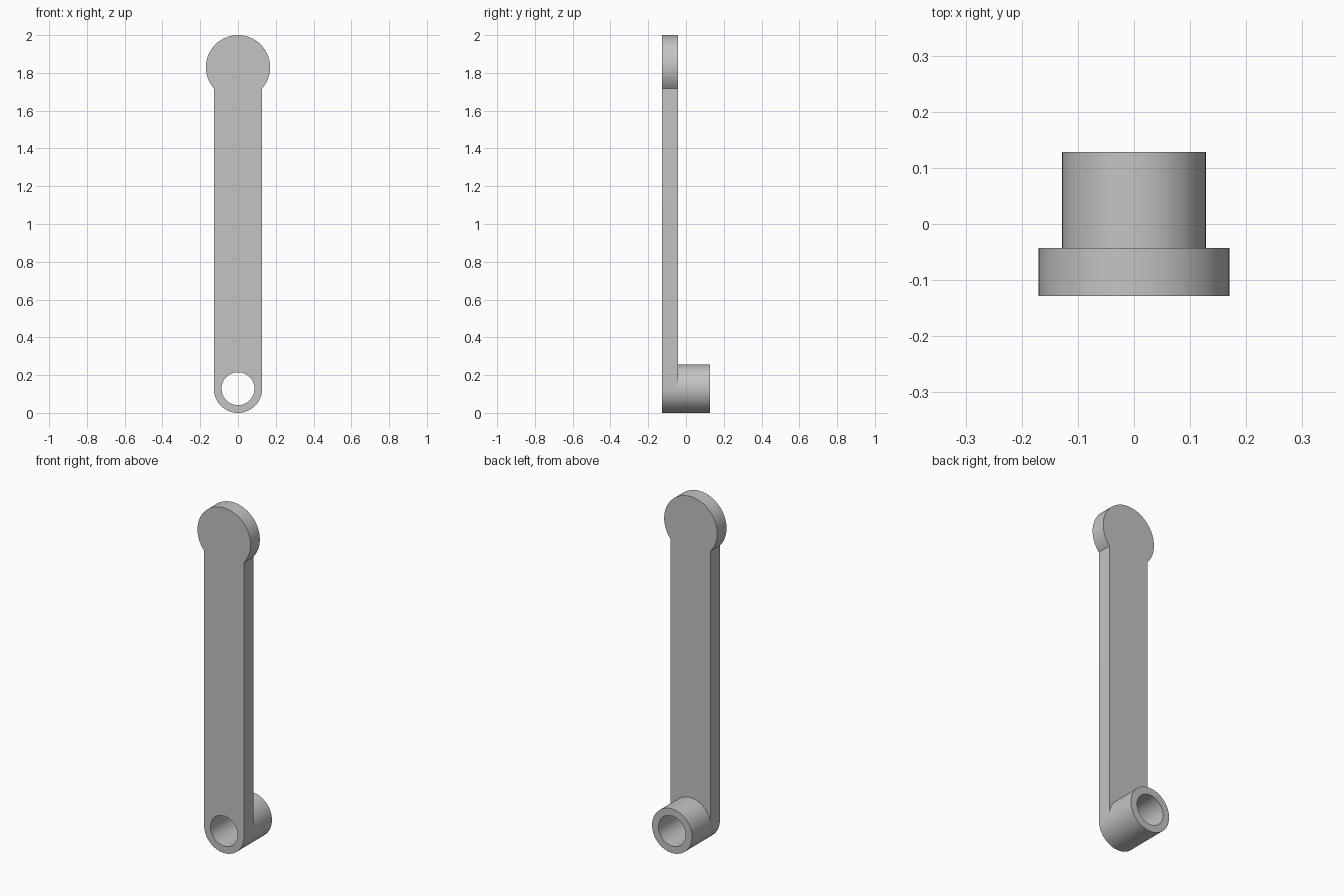
import bpy, bmesh
from math import sin, cos, pi, acos

cube = bpy.data.objects.get("Cube")
if cube:
    bpy.data.objects.remove(cube)

ARM_R, BORE_R, HEAD_R = 0.128, 0.087, 0.17
EYE_Z, HEAD_Z = 0.128, 1.83
FRONT, BACK, TUBE_END = -0.128, -0.043, 0.128
SEG = 64


def arc(radius, z, start, end, count):
    """Points (x, z) along an arc, both ends included."""
    steps = [start + (end - start) * i / count for i in range(count + 1)]
    return [(radius * cos(a), z + radius * sin(a)) for a in steps]


bm = bmesh.new()


def face(points, y):
    return bm.faces.new([bm.verts.new((x, y, z)) for x, z in points])


def wall(points, y0, y1):
    """Strip of quads sweeping a path from y0 to y1."""
    for (xa, za), (xb, zb) in zip(points, points[1:]):
        bm.faces.new([bm.verts.new(p) for p in
                      ((xa, y0, za), (xb, y0, zb), (xb, y1, zb), (xa, y1, za))])


# Paths: rounded head with straight arm, and the eye's half circles
neck = acos(ARM_R / HEAD_R)
body = [(ARM_R, EYE_Z)] + arc(HEAD_R, HEAD_Z, -neck, pi + neck, SEG) + [(-ARM_R, EYE_Z)]
eye_top = arc(ARM_R, EYE_Z, 0, pi, SEG // 2)
eye_low = arc(ARM_R, EYE_Z, pi, 2 * pi, SEG // 2)
bore_top = arc(BORE_R, EYE_Z, 0, pi, SEG // 2)
bore_low = arc(BORE_R, EYE_Z, pi, 2 * pi, SEG // 2)

# Flat arm faces
face(body + bore_top[::-1], FRONT)
face(eye_low + bore_low[::-1], FRONT)
face(body + eye_top[-2:0:-1], BACK)

# Arm rim, tube, bore and the tube's end ring
wall(body, FRONT, BACK)
wall(eye_low, FRONT, BACK)
wall(eye_top + eye_low[1:], BACK, TUBE_END)
wall(bore_top + bore_low[1:], FRONT, TUBE_END)
face(eye_top + bore_top[::-1], TUBE_END)
face(eye_low + bore_low[::-1], TUBE_END)

bmesh.ops.remove_doubles(bm, verts=bm.verts, dist=0.0001)
bmesh.ops.recalc_face_normals(bm, faces=bm.faces)
mesh = bpy.data.meshes.new("crank_arm")
bm.to_mesh(mesh)
bm.free()
arm = bpy.data.objects.new("crank_arm", mesh)
bpy.context.collection.objects.link(arm)

# Plain grey material
grey = bpy.data.materials.new("plain grey")
grey.use_nodes = True
colour = (0.55, 0.55, 0.55, 1)
grey.diffuse_color = colour
grey.node_tree.nodes["Principled BSDF"].inputs["Base Color"].default_value = colour
mesh.materials.append(grey)

# Smooth round walls with sharp rims
bpy.ops.object.select_all(action='DESELECT')
arm.select_set(True)
bpy.context.view_layer.objects.active = arm
bpy.ops.object.shade_smooth_by_angle(angle=pi / 6)
